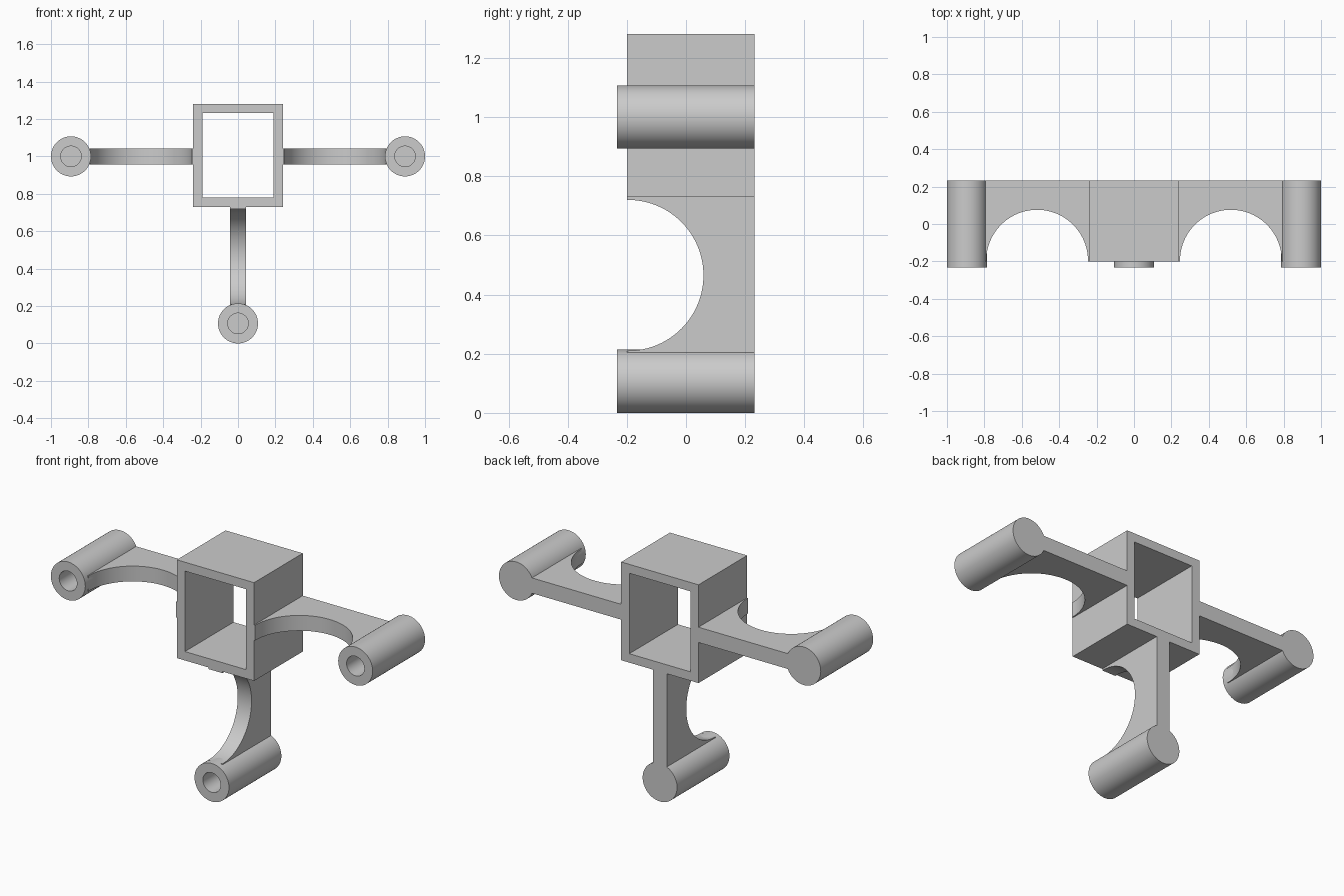
import bpy, bmesh
from math import sin, cos, pi, radians
from mathutils import Vector

if "Cube" in bpy.data.objects:
    bpy.data.objects.remove(bpy.data.objects["Cube"])

FRONT, BACK = -0.2, 0.232      # depth of the frame and the arms
TUBE_FRONT = -0.233            # sockets stand slightly proud
HUB_Z, REACH = 1.0, 0.893      # hub height and distance to each socket

grey = bpy.data.materials.new("plain grey")
grey.use_nodes = True
grey.diffuse_color = (0.6, 0.6, 0.6, 1)
grey.node_tree.nodes["Principled BSDF"].inputs["Base Color"].default_value = (0.6, 0.6, 0.6, 1)


def finish(name, bm):
    bmesh.ops.recalc_face_normals(bm, faces=bm.faces[:])
    mesh = bpy.data.meshes.new(name)
    bm.to_mesh(mesh)
    bm.free()
    mesh.materials.append(grey)
    mesh.shade_smooth()
    mesh.set_sharp_from_angle(angle=radians(30))
    obj = bpy.data.objects.new(name, mesh)
    bpy.context.collection.objects.link(obj)


def loft(bm, rings, closed=False):
    """Skin between rings of equal length; return the ring vertices."""
    loops = [[bm.verts.new(p) for p in ring] for ring in rings]
    pairs = list(zip(loops, loops[1:]))
    if closed:
        pairs.append((loops[-1], loops[0]))
    for a, b in pairs:
        for i in range(len(a)):
            j = (i + 1) % len(a)
            bm.faces.new((a[i], a[j], b[j], b[i]))
    return loops


# Open square frame
def square(hx, hz, y):
    return [(sx * hx, y, 1.005 + sz * hz) for sx, sz in ((-1, -1), (1, -1), (1, 1), (-1, 1))]


bm = bmesh.new()
loft(bm, [square(0.24, 0.276, FRONT), square(0.24, 0.276, BACK),
          square(0.19, 0.226, BACK), square(0.19, 0.226, FRONT)], closed=True)
finish("square_frame", bm)


# Round socket with a blind hole in the front
def socket(name, x, z, sides=64):
    def ring(r, y):
        return [(x + r * cos(2 * pi * i / sides), y, z + r * sin(2 * pi * i / sides))
                for i in range(sides)]
    bm = bmesh.new()
    loops = loft(bm, [ring(0.107, BACK), ring(0.107, TUBE_FRONT),
                      ring(0.055, TUBE_FRONT), ring(0.055, 0.13)])
    bm.faces.new(loops[0])
    bm.faces.new(loops[-1])
    finish(name, bm)


# Flat arm with a half-round cutout in its front edge
def arm(name, out, start, centre, radius, steps=48):
    out = Vector(out)
    across = out.cross(Vector((0, 1, 0))) * 0.043
    arc = [(centre - radius * cos(pi * i / steps), FRONT + 0.004 + radius * sin(pi * i / steps))
           for i in range(steps + 1)]
    profile = [(start, BACK), (start, FRONT), (centre - radius, FRONT)] + arc
    profile += [(centre + radius, FRONT), (0.81, FRONT), (0.81, BACK)]
    hub = Vector((0, 0, HUB_Z))
    bm = bmesh.new()
    loops = loft(bm, [[hub + out * u + Vector((0, y, 0)) + across * s for u, y in profile]
                      for s in (-1, 1)])
    for loop in loops:
        bm.faces.new(loop)
    finish(name, bm)


for label, out, start, centre, radius in (
        ("left", (1, 0, 0), 0.24, 0.518, 0.272),
        ("right", (-1, 0, 0), 0.24, 0.518, 0.272),
        ("lower", (0, 0, -1), 0.271, 0.535, 0.255)):
    arm(label + "_arm", out, start, centre, radius)
    socket(label + "_socket", out[0] * REACH, HUB_Z + out[2] * REACH)
